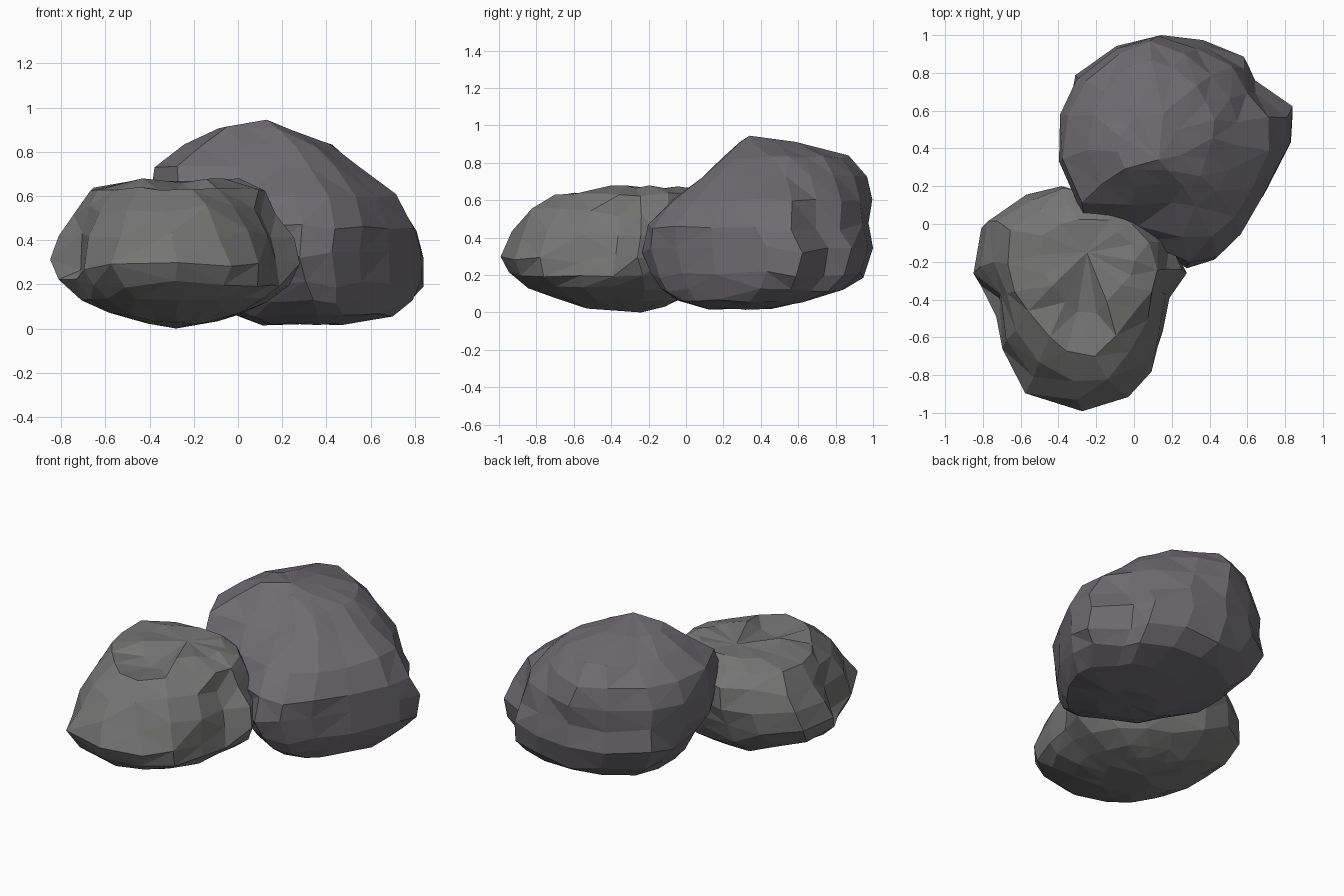
import bpy, bmesh, math, random

if "Cube" in bpy.data.objects:
    bpy.data.objects.remove(bpy.data.objects["Cube"])


def normalise(pts):
    """Fit an outline into the unit square."""
    xs, ys = [p[0] for p in pts], [p[1] for p in pts]
    return [((x - min(xs)) / (max(xs) - min(xs)), (y - min(ys)) / (max(ys) - min(ys)))
            for x, y in pts]


def mix(a, b, t):
    """Blend two outlines and refit to the unit square."""
    return normalise([(p[0] * (1 - t) + q[0] * t, p[1] * (1 - t) + q[1] * t)
                      for p, q in zip(a, b)])


def make_rock(name, low, high, levels, bottom, top, dents, color, seed, jitter):
    """Loft stacked outlines: oval base (-1), low outline (0), high outline (1)."""
    rng = random.Random(seed)
    n = len(low)
    oval = normalise([(math.sin(i * math.tau / n), -math.cos(i * math.tau / n))
                      for i in range(n)])
    low, high = normalise(low), normalise(high)
    lim = [(min(l[2] for l in levels), max(l[3] for l in levels)),
           (min(l[4] for l in levels), max(l[5] for l in levels))]
    bm = bmesh.new()
    rings = []
    for z, t, x0, x1, y0, y1 in levels:
        ring = []
        for u, v in mix(low, high if t > 0 else oval, abs(t)):
            x = x0 + u * (x1 - x0) + rng.uniform(-jitter, jitter)
            y = y0 + v * (y1 - y0) + rng.uniform(-jitter, jitter)
            h = z + rng.uniform(-jitter, jitter) * (2 if 0.15 < z < 0.6 else 0.8)
            for dx, dy, dz, radius, depth in dents:
                d = math.dist((x, y, z), (dx, dy, dz)) / radius
                h -= depth * max(0, 1 - d * d)
            x = min(max(x, lim[0][0]), lim[0][1])
            y = min(max(y, lim[1][0]), lim[1][1])
            ring.append(bm.verts.new((x, y, max(h, 0.01))))
        rings.append(ring)
    for a, b in zip(rings, rings[1:]):
        for i in range(n):
            j = (i + 1) % n
            bm.faces.new((a[i], a[j], b[j], b[i]))
    lo, hi = bm.verts.new(bottom), bm.verts.new(top)
    for i in range(n):
        j = (i + 1) % n
        bm.faces.new((lo, rings[0][j], rings[0][i]))
        bm.faces.new((hi, rings[-1][i], rings[-1][j]))
    # Merge crowded points near the caps into broader facets
    bmesh.ops.remove_doubles(bm, verts=bm.verts[:], dist=0.06)
    bmesh.ops.triangulate(bm, faces=bm.faces[:])
    bmesh.ops.recalc_face_normals(bm, faces=bm.faces[:])
    mesh = bpy.data.meshes.new(name)
    bm.to_mesh(mesh)
    bm.free()
    mat = bpy.data.materials.new(name + "_stone")
    mat.diffuse_color = (*color, 1)
    mat.use_nodes = True
    mat.node_tree.nodes["Principled BSDF"].inputs["Base Color"].default_value = mat.diffuse_color
    mesh.materials.append(mat)
    obj = bpy.data.objects.new(name, mesh)
    bpy.context.collection.objects.link(obj)
    return obj


# Low front rock: waisted outline, shallow notch on top
make_rock(
    "front_rock",
    low=[(-.28, -1), (-.03, -.91), (.1, -.77), (.15, -.58), (.16, -.38), (.28, -.27),
         (.22, -.13), (.08, 0), (-.1, .1), (-.4, .17), (-.6, .12), (-.8, -.02),
         (-.85, -.27), (-.72, -.4), (-.7, -.67), (-.57, -.89)],
    high=[(-.35, -.66), (-.2, -.68), (-.1, -.58), (.03, -.45), (.1, -.35), (.13, -.25),
          (.1, -.1), (0, 0), (-.1, .07), (-.35, .1), (-.5, .07), (-.66, -.03),
          (-.67, -.2), (-.62, -.35), (-.55, -.45), (-.45, -.58)],
    # z, morph, x range, y range
    levels=[(.03, -1, -.42, -.1, -.55, -.1), (.07, -1, -.58, .02, -.7, -.03),
            (.13, -.8, -.71, .14, -.84, .06), (.2, -.4, -.81, .23, -.94, .12),
            (.29, 0, -.85, .28, -1, .17), (.42, .2, -.81, .25, -.93, .2),
            (.54, .5, -.75, .18, -.84, .18), (.63, 1, -.67, .12, -.69, .1),
            (.67, 1, -.5, 0, -.48, .03)],
    bottom=(-.28, -.24, 0), top=(-.25, -.15, .66),
    dents=[(-.28, -.5, .64, .16, .08)],
    color=(.18, .18, .179), seed=3, jitter=.013)

# Tall back rock: sloping front face, pointed right side
make_rock(
    "back_rock",
    low=[(.28, -.24), (.42, -.18), (.55, -.05), (.68, .15), (.83, .43), (.84, .61),
         (.63, .75), (.58, .87), (.36, .96), (.12, .98), (-.1, .93), (-.32, .78),
         (-.37, .6), (-.36, .38), (-.24, .12), (.05, -.08)],
    high=[(.2, .11), (.35, .1), (.46, .18), (.53, .29), (.57, .42), (.57, .56),
          (.53, .68), (.43, .8), (.28, .91), (.1, .98), (-.08, .92), (-.25, .77),
          (-.35, .58), (-.38, .35), (-.27, .11), (0, .11)],
    levels=[(.02, -.5, .1, .48, .12, .45), (.06, -.3, 0, .7, -.05, .66),
            (.12, 0, -.18, .79, -.14, .85), (.2, 0, -.28, .83, -.2, .94),
            (.33, 0, -.35, .84, -.24, .99), (.46, .3, -.38, .81, -.21, .98),
            (.6, .6, -.4, .71, -.08, 1), (.73, 1, -.38, .55, .1, .96),
            (.83, 1, -.24, .42, .2, .87), (.905, 1, -.08, .25, .29, .6)],
    bottom=(.3, .3, .02), top=(.13, .34, .945), dents=[],
    color=(.16, .15, .168), seed=8, jitter=.012)
